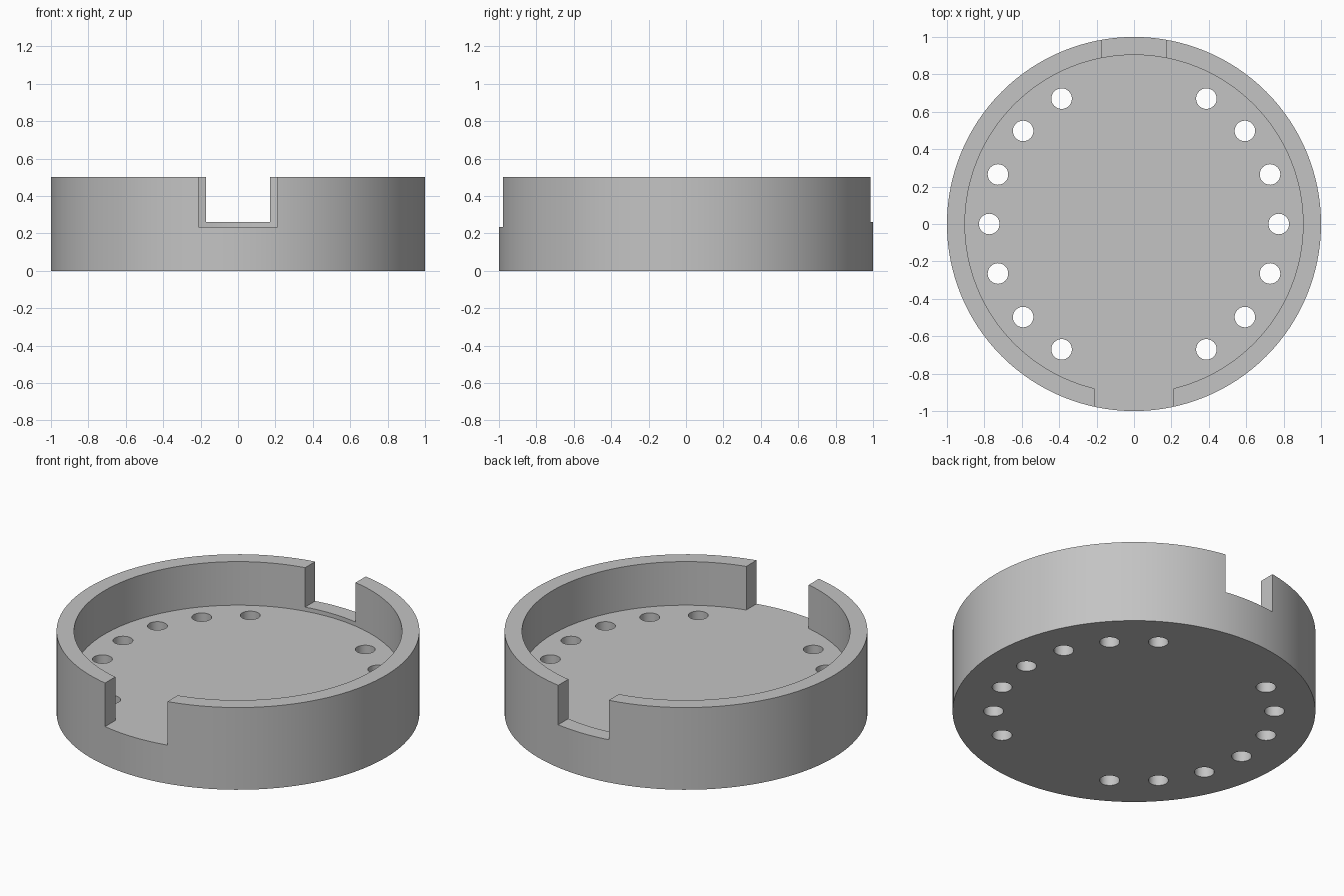
import bpy, bmesh
from math import radians, cos, sin
from mathutils import Matrix, Vector

default = bpy.data.objects.get("Cube")
if default:
    bpy.data.objects.remove(default, do_unlink=True)

HEIGHT, FLOOR, SILL = 0.5, 0.235, 0.26
OUTER, INNER = 1.0, 0.904
HOLE_RING, HOLE_RADIUS = 0.774, 0.055

grey = bpy.data.materials.new("plain grey")
grey.use_nodes = True
colour = (0.55, 0.55, 0.55, 1)
grey.diffuse_color = colour
grey.node_tree.nodes["Principled BSDF"].inputs["Base Color"].default_value = colour


def add_cylinder(bm, radius, bottom, top, sides, x=0, y=0):
    bmesh.ops.create_cone(bm, cap_ends=True, segments=sides, radius1=radius,
                          radius2=radius, depth=top - bottom,
                          matrix=Matrix.Translation((x, y, (bottom + top) / 2)))


def add_box(bm, low, high):
    low, high = Vector(low), Vector(high)
    bmesh.ops.create_cube(bm, size=1, matrix=Matrix.Translation((low + high) / 2)
                          @ Matrix.Diagonal((*(high - low), 1)))


def make_object(name, bm):
    mesh = bpy.data.meshes.new(name)
    bm.to_mesh(mesh)
    bm.free()
    mesh.materials.append(grey)
    obj = bpy.data.objects.new(name, mesh)
    bpy.context.collection.objects.link(obj)
    return obj


def cut(target, name, bm):
    cutter = make_object(name, bm)
    cutter.hide_render = True
    mod = target.modifiers.new(name, 'BOOLEAN')
    mod.operation, mod.solver, mod.object = 'DIFFERENCE', 'EXACT', cutter
    bpy.ops.object.modifier_apply(modifier=name)
    bpy.data.objects.remove(cutter, do_unlink=True)


# Solid round body
bm = bmesh.new()
add_cylinder(bm, OUTER, 0, HEIGHT, 128)
tray = make_object("round_tray", bm)
bpy.context.view_layer.objects.active = tray
tray.select_set(True)

# Round recess leaving the rim wall
bm = bmesh.new()
add_cylinder(bm, INNER, FLOOR, HEIGHT + 0.1, 128)
cut(tray, "recess", bm)

# Wide front notch, level with the floor
bm = bmesh.new()
add_box(bm, (-0.21, -1.2, FLOOR), (0.21, -0.5, HEIGHT + 0.1))
cut(tray, "front_notch", bm)

# Narrower back notch with a low sill
bm = bmesh.new()
add_box(bm, (-0.17, 0.5, SILL), (0.17, 1.2, HEIGHT + 0.1))
cut(tray, "back_notch", bm)

# Arc of seven through holes on each side
bm = bmesh.new()
for side in (-1, 1):
    for step in range(-3, 4):
        angle = radians(20 * step)
        add_cylinder(bm, HOLE_RADIUS, -0.1, FLOOR + 0.1, 32,
                     side * HOLE_RING * cos(angle), HOLE_RING * sin(angle))
cut(tray, "drain_holes", bm)

bpy.ops.object.shade_smooth_by_angle(angle=radians(30))
